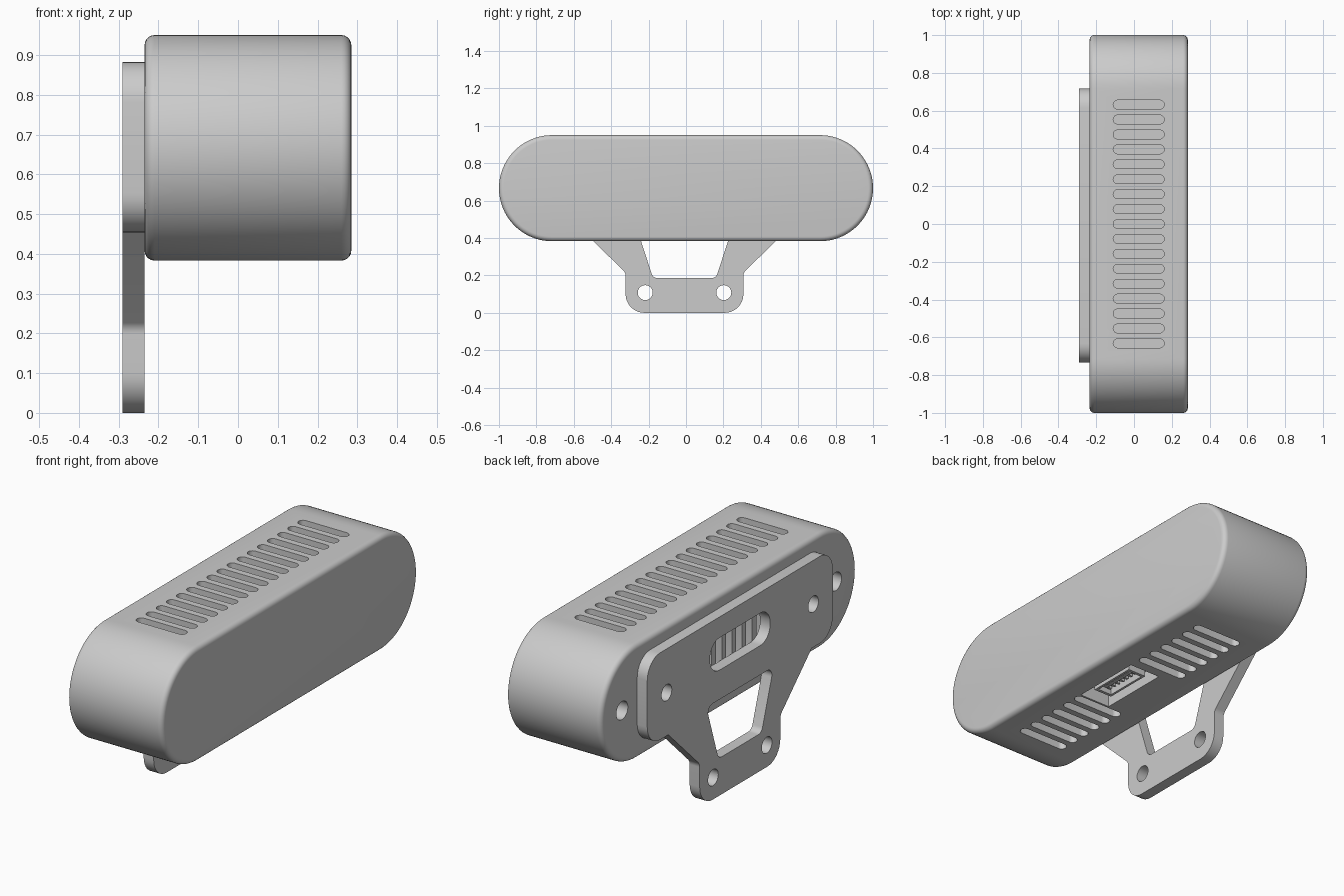
import bpy, bmesh, math
from mathutils import Vector

cube = bpy.data.objects.get("Cube")
if cube:
    bpy.data.objects.remove(cube, do_unlink=True)

mat = bpy.data.materials.new("plain_grey")
mat.use_nodes = True
grey = (0.6, 0.6, 0.6, 1)
mat.diffuse_color = grey
mat.node_tree.nodes["Principled BSDF"].inputs["Base Color"].default_value = grey


def rounded(corners, seg=8):
    """Outline through (u, v, radius) corners, each replaced by a tangent arc."""
    out = []
    n = len(corners)
    for i, (u, v, r) in enumerate(corners):
        p = Vector((u, v))
        a = (Vector(corners[i - 1][:2]) - p).normalized()
        b = (Vector(corners[(i + 1) % n][:2]) - p).normalized()
        if r == 0:
            out.append(p)
            continue
        half = a.angle(b) / 2
        centre = p + (a + b).normalized() * (r / math.sin(half))
        start = p + a * (r / math.tan(half)) - centre
        end = p + b * (r / math.tan(half)) - centre
        sweep = start.angle_signed(end)
        for k in range(seg + 1):
            t = -sweep * k / seg
            c, s = math.cos(t), math.sin(t)
            out.append(centre + Vector((start.x * c - start.y * s,
                                        start.x * s + start.y * c)))
    return out


def box(cu, cv, hu, hv, r=0, seg=8):
    return rounded([(cu - hu, cv - hv, r), (cu + hu, cv - hv, r),
                    (cu + hu, cv + hv, r), (cu - hu, cv + hv, r)], seg)


def circle(cu, cv, r, n=32):
    return [Vector((cu + r * math.cos(k * math.tau / n),
                    cv + r * math.sin(k * math.tau / n))) for k in range(n)]


def loft(bm, axis, stations):
    """Closed skin over (outline, height) stations; x outlines use (y, z), z outlines (x, y)."""
    rings = [[bm.verts.new((h, p.x, p.y) if axis == "x" else (p.x, p.y, h)) for p in outline]
             for outline, h in stations]
    bm.faces.new(rings[0][::-1])
    bm.faces.new(rings[-1])
    for low, top in zip(rings, rings[1:]):
        for i in range(len(low)):
            j = (i + 1) % len(low)
            bm.faces.new((low[i], low[j], top[j], top[i]))


def solid(name, lofts):
    bm = bmesh.new()
    for axis, stations in lofts:
        loft(bm, axis, stations)
    bmesh.ops.remove_doubles(bm, verts=bm.verts, dist=1e-5)
    bmesh.ops.recalc_face_normals(bm, faces=bm.faces)
    mesh = bpy.data.meshes.new(name)
    bm.to_mesh(mesh)
    bm.free()
    mesh.materials.append(mat)
    obj = bpy.data.objects.new(name, mesh)
    bpy.context.collection.objects.link(obj)
    return obj


def prism(outline, axis, lo, hi):
    return axis, [(outline, lo), (outline, hi)]


def finish(obj, cuts=None):
    """Cut the openings, then shade."""
    bpy.ops.object.select_all(action="DESELECT")
    bpy.context.view_layer.objects.active = obj
    obj.select_set(True)
    if cuts:
        cutter = solid("cutter", cuts)
        cutter.hide_render = True
        m = obj.modifiers.new("openings", "BOOLEAN")
        m.operation, m.solver, m.object = "DIFFERENCE", "EXACT", cutter
        bpy.ops.object.modifier_apply(modifier=m.name)
        bpy.data.objects.remove(cutter, do_unlink=True)
    bpy.ops.object.shade_smooth_by_angle(angle=math.radians(30))


# Main dimensions
BACK, FACE = -0.235, 0.285
BOTTOM, TOP = 0.383, 0.95
MID, R = (BOTTOM + TOP) / 2, (TOP - BOTTOM) / 2
RIM, STEPS = 0.025, 5
DEEP, PITCH = 0.07, 0.079
CY = -0.008            # bracket centre line
PORT = (0.07, -0.02)   # port centre

# Housing: capsule with rounded rims
back_rim = []
for k in range(STEPS + 1):
    t = k / STEPS * math.pi / 2
    back_rim.append((RIM * (1 - math.sin(t)), RIM * (1 - math.cos(t))))
stations = [(inset, BACK + d) for inset, d in back_rim]
stations += [(inset, FACE - d) for inset, d in back_rim[::-1]]
housing = solid("housing", [("x", [(box(0, MID, 1 - i, R - i, R - i, 20), x)
                                   for i, x in stations])])

# Housing openings: vents, screw holes and port recess
cuts = []
for i in range(-8, 9):
    slot = box(0.025, i * PITCH, 0.135, 0.0235, 0.0235, 6)
    cuts.append(prism(slot, "z", TOP - DEEP, TOP + 0.1))
    if abs(i) > 2:
        cuts.append(prism(slot, "z", BOTTOM - 0.1, BOTTOM + DEEP))
for i in range(-3, 4):
    slot = box(i * PITCH, 0.7, 0.0235, 0.12, 0.0235, 6)
    cuts.append(prism(slot, "x", BACK - 0.1, BACK + DEEP))
for side in (-1, 1):
    cuts.append(prism(circle(side * 0.835, MID, 0.045), "x", BACK - 0.1, BACK + 0.1))
cuts.append(prism(box(*PORT, 0.085, 0.183), "z", BOTTOM - 0.1, BOTTOM + DEEP))
finish(housing, cuts)

# Port: socket shell with a tongue and a row of pins
socket = solid("port_socket", [prism(box(*PORT, 0.05, 0.125), "z", BOTTOM + 0.015, BOTTOM + 0.08)])
finish(socket, [prism(box(*PORT, 0.038, 0.11), "z", BOTTOM, BOTTOM + 0.06)])
finish(solid("port_tongue", [prism(box(PORT[0] + 0.015, PORT[1], 0.009, 0.09), "z",
                                   BOTTOM + 0.025, BOTTOM + 0.07)]))
finish(solid("port_pins", [prism(box(PORT[0] - 0.008, PORT[1] + k * 0.03, 0.014, 0.006), "z",
                                 BOTTOM + 0.03, BOTTOM + 0.07) for k in range(-3, 4)]))

# Bracket: wide plate tapering to a foot, symmetric about its centre line
half = [(0.315, 0, 0.1), (0.315, 0.215, 0.04), (0.56, 0.453, 0),
        (0.725, 0.453, 0.1), (0.725, 0.883, 0.1)]
outline = [(CY + y, z, r) for y, z, r in half] + [(CY - y, z, r) for y, z, r in half[::-1]]
window = [(CY - 0.168, 0.185, 0.035), (CY + 0.168, 0.185, 0.035),
          (CY + 0.262, 0.475, 0.035), (CY - 0.262, 0.475, 0.035)]
openings = [rounded(window), box(CY, 0.7, 0.235, 0.08, 0.075)]
for side in (-1, 1):
    openings += [circle(CY + side * 0.21, 0.108, 0.04), circle(CY + side * 0.573, MID, 0.04)]
bracket = solid("mounting_bracket", [prism(rounded(outline), "x", -0.29, BACK)])
finish(bracket, [prism(o, "x", -0.4, 0) for o in openings])
